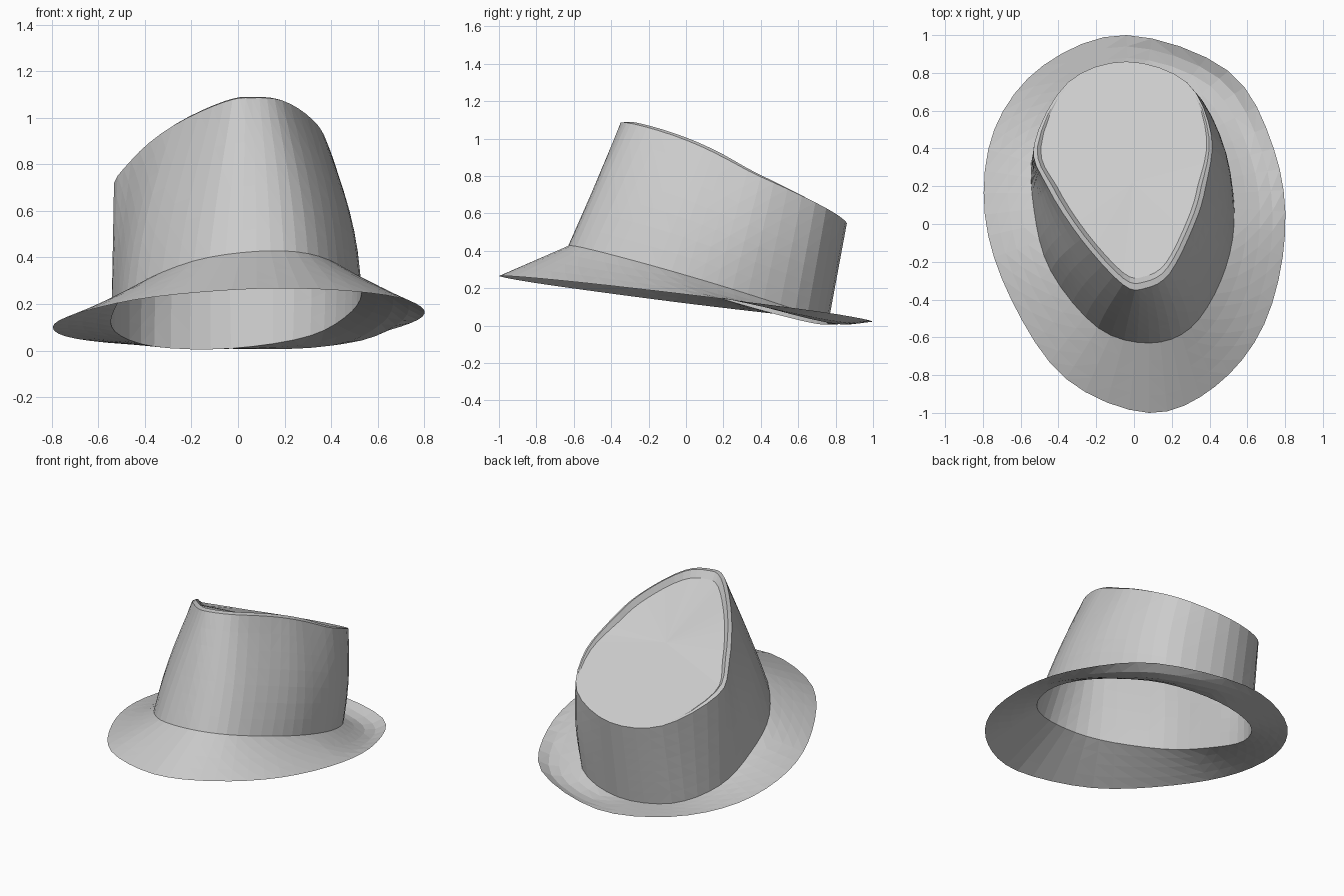
import bpy, bmesh, math
from mathutils import Vector

cube = bpy.data.objects.get("Cube")
if cube:
    bpy.data.objects.remove(cube)

STEPS = 4  # segments between neighbouring outline points

felt = bpy.data.materials.new("grey_felt")
felt.use_nodes = True
grey = (0.6, 0.6, 0.6, 1)
felt.diffuse_color = grey
felt.node_tree.nodes["Principled BSDF"].inputs["Base Color"].default_value = grey


def outline(points, height, slope_x, slope_y):
    """Closed smooth curve through plan points, lying on a tilted plane."""
    ring, count = [], len(points)
    for i in range(count):
        a, b, c, d = (Vector(points[(i + k) % count]) for k in (-1, 0, 1, 2))
        for s in range(STEPS):
            t = s / STEPS
            p = (b * 2 + (c - a) * t + (a * 2 - b * 5 + c * 4 - d) * t * t
                 + (b * 3 - a - c * 3 + d) * t ** 3) / 2
            ring.append(Vector((p.x, p.y, height + slope_x * p.x + slope_y * p.y)))
    return ring


def loft(lower, upper, levels, shape):
    """Rings between two outlines; shape(point, amount) bends the middle ones."""
    rings = []
    for n in range(levels + 1):
        t = n / levels
        ring = [a.lerp(b, t) for a, b in zip(lower, upper)]
        for p in ring:
            shape(p, math.sin(math.pi * t))
        rings.append(ring)
    return rings


def sag(p, amount):
    """Brim dips at the back on the +x side."""
    p.z -= .11 * amount * max(0, p.y) * max(0, p.x + .1)


def swell(p, amount):
    """Crown wall bellies out on the +x side and at the front."""
    reach = p.x if p.x > 0 else -min(-p.x, max(0, .2 - p.y))
    p.x += .06 * amount * reach


def build(name, rings, apex=None):
    """Skin rings into a faceted sheet, closed by an optional apex."""
    bm = bmesh.new()
    rows = [[bm.verts.new(p) for p in ring] for ring in rings]
    count = len(rows[0])
    for low, high in zip(rows, rows[1:]):
        for i in range(count):
            j = (i + 1) % count
            bm.faces.new((low[i], low[j], high[j], high[i]))
    if apex:
        tip = bm.verts.new(apex)
        for i in range(count):
            bm.faces.new((rows[-1][i], rows[-1][(i + 1) % count], tip))
    bmesh.ops.triangulate(bm, faces=bm.faces[:])
    mesh = bpy.data.meshes.new(name)
    bm.to_mesh(mesh)
    bm.free()
    mesh.materials.append(felt)
    obj = bpy.data.objects.new(name, mesh)
    bpy.context.collection.objects.link(obj)


# Outlines run from the front, round the +x side, to the back
edge = outline([(.08, -1), (.43, -.86), (.69, -.53), (.8, -.05), (.74, .4), (.5, .81),
                (-.04, 1), (-.48, .84), (-.74, .5), (-.79, .05), (-.65, -.4), (-.36, -.82)],
               .143, .03, -.12)
base = outline([(.08, -.63), (.3, -.55), (.46, -.3), (.53, 0), (.49, .33), (.31, .65),
                (-.03, .76), (-.36, .66), (-.53, .4), (-.53, .08), (-.44, -.25), (-.19, -.55)],
               .235, .065, -.295)
rim = outline([(.06, -.34), (.19, -.26), (.32, 0), (.38, .2), (.41, .47), (.28, .75),
               (-.04, .86), (-.35, .75), (-.53, .42), (-.46, .2), (-.28, -.08), (-.06, -.32)],
              .93, .1, -.44)

# Rim arches up slightly along the front half
for p in rim:
    if p.y < .36:
        p.z += .03 * max(0, math.sin(math.pi * (p.y + .34) / .7))

# Brim: sloping sheet from its edge up to the crown
build("brim", loft(edge, base, 4, sag))

# Crown: leaning wall, a rounded ridge fading out at the back, a sunken top
centre = sum(rim, Vector()) / len(rim)
ridge, plate = [], []
for p in rim:
    fade = min(1, max(0, (.7 - p.y) * 2))
    q = p.lerp(centre, .01 + .05 * fade)
    q.z += .018 * fade
    ridge.append(q)
    r = p.lerp(centre, .02 + .09 * fade)
    r.z -= .015 * fade
    plate.append(r)
centre.z -= .015
inner = [p.lerp(centre, .5) for p in plate]
build("crown", loft(base, rim, 7, swell) + [ridge, plate, inner], centre)
